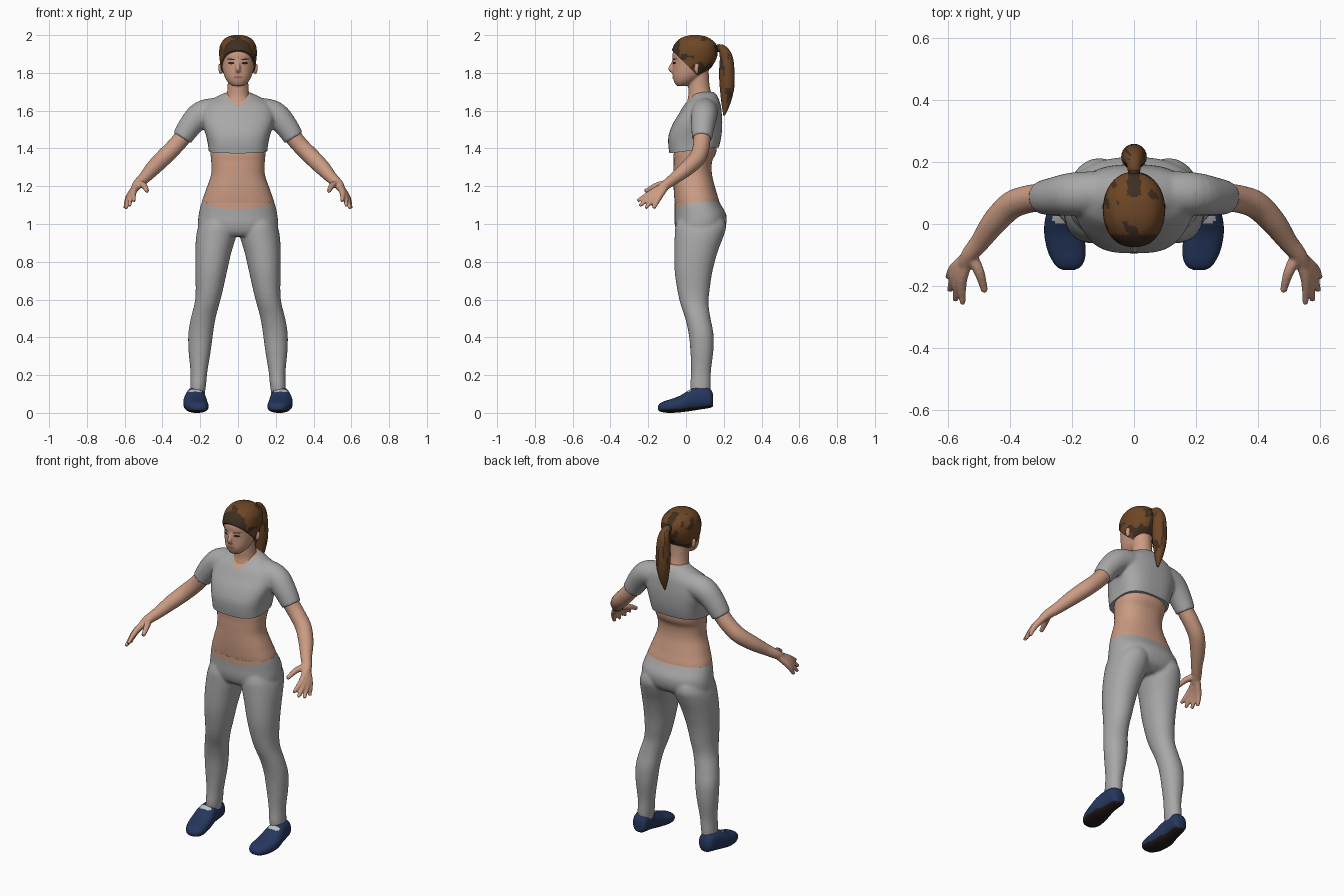
import bpy, bmesh, math
from mathutils import Vector, noise
from mathutils.bvhtree import BVHTree

if "Cube" in bpy.data.objects:
    bpy.data.objects.remove(bpy.data.objects["Cube"])


def material(name, r, g, b):
    m = bpy.data.materials.new(name)
    m.diffuse_color = [(c / 255) ** 2.2 for c in (r, g, b)] + [1]
    m.use_nodes = True
    m.node_tree.nodes["Principled BSDF"].inputs["Base Color"].default_value = m.diffuse_color
    return m


SKIN = material("skin", 202, 154, 130)
GREY = material("grey_cloth", 167, 167, 167)
NAVY = material("navy", 42, 58, 94)
SOLE = material("sole_dark", 40, 33, 31)
DARK = material("hair_dark", 66, 50, 38)
BROWN = material("hair_brown", 110, 72, 42)
EYE = material("eye_dark", 48, 36, 32)
LIP = material("lip", 165, 110, 95)
PALE = material("sock_pale", 185, 190, 198)


def spline(rows, k=5):
    """Catmull-Rom interpolation of rows of numbers."""
    out = []
    for i in range(len(rows) - 1):
        a, b, c, d = (rows[max(0, min(len(rows) - 1, i + j))] for j in (-1, 0, 1, 2))
        for s in range(k):
            t = s / k
            out.append([0.5 * (2 * q + (r - p) * t + (2 * p - 5 * q + 4 * r - w) * t * t
                               + (3 * q - p - 3 * r + w) * t ** 3)
                        for p, q, r, w in zip(a, b, c, d)])
    return out + [list(rows[-1])]


def skin_rings(bm, rings):
    vs = [[bm.verts.new(p) for p in ring] for ring in rings]
    n = len(vs[0])
    for a, b in zip(vs, vs[1:]):
        for i in range(n):
            bm.faces.new((a[i], a[(i + 1) % n], b[(i + 1) % n], b[i]))
    bm.faces.new(vs[0])
    bm.faces.new(vs[-1])


def loft(bm, rows, n=40, along="z"):
    """Rows: position, u min, u max, v min, v max, roundness power."""
    rings = []
    for t, u0, u1, v0, v1, p in spline(rows):
        ring = []
        for i in range(n):
            a = 2 * math.pi * i / n
            c, s = math.cos(a), math.sin(a)
            u = (u0 + u1) / 2 + (u1 - u0) / 2 * math.copysign(abs(c) ** (2 / p), c)
            v = (v0 + v1) / 2 + (v1 - v0) / 2 * math.copysign(abs(s) ** (2 / p), s)
            ring.append((u, v, t) if along == "z" else (u, t, v))
        rings.append(ring)
    skin_rings(bm, rings)


def sym(rows, p=2.0):
    """Rows z, half width, front y, back y become symmetric loft rows."""
    return [(z, -w, w, f, b, q[0] if q else p) for z, w, f, b, *q in rows]


def tube(bm, rows, n=16, s=1):
    """Rows: x, y, z, radius. s = -1 mirrors in x."""
    rows = [(s * x, y, z, r) for x, y, z, r in spline(rows)]
    rings = []
    for i, (x, y, z, r) in enumerate(rows):
        t = Vector(rows[min(i + 1, len(rows) - 1)][:3]) - Vector(rows[max(i - 1, 0)][:3])
        u = t.cross(Vector((1, 1, -1))).normalized()
        v = t.cross(u).normalized()
        rings.append([Vector((x, y, z)) + r * (u * math.cos(a) + v * math.sin(a))
                      for a in (2 * math.pi * j / n for j in range(n))])
    skin_rings(bm, rings)


def finish(name, bm, mats, voxel=0, smooth=0, cuts=(), keep=(), rule=None):
    """Blend volumes, trim with cuts, split with keep planes and colour by rule."""
    bmesh.ops.recalc_face_normals(bm, faces=bm.faces)
    me = bpy.data.meshes.new(name)
    bm.to_mesh(me)
    ob = bpy.data.objects.new(name, me)
    bpy.context.collection.objects.link(ob)
    if voxel:
        m = ob.modifiers.new("blend", "REMESH")
        m.mode, m.voxel_size = "VOXEL", voxel
        m = ob.modifiers.new("soften", "SMOOTH")
        m.factor, m.iterations = 0.5, smooth
        bpy.context.view_layer.update()
        ev = ob.evaluated_get(bpy.context.evaluated_depsgraph_get())
        me = bpy.data.meshes.new_from_object(ev)
        ob.modifiers.clear()
        ob.data = me
    me.materials.clear()
    for m in mats:
        me.materials.append(m)
    bm.clear()
    bm.from_mesh(me)
    for trim, planes in ((True, cuts), (False, keep)):
        for co, no in planes:
            r = bmesh.ops.bisect_plane(bm, geom=bm.verts[:] + bm.edges[:] + bm.faces[:], dist=1e-5,
                                       plane_co=co, plane_no=no, clear_outer=trim)
            if trim:
                edges = [e for e in r["geom_cut"] if isinstance(e, bmesh.types.BMEdge)]
                bmesh.ops.holes_fill(bm, edges=edges, sides=0)
    bm.normal_update()
    for f in bm.faces:
        f.smooth = True
        f.material_index = rule(f.calc_center_median(), f.normal) if rule else 0
    bm.to_mesh(me)
    bm.free()
    bpy.ops.object.select_all(action="DESELECT")
    ob.select_set(True)
    bpy.context.view_layer.objects.active = ob
    bpy.ops.object.shade_smooth_by_angle(angle=math.radians(50))
    return ob


# body: head, neck, midriff, arms and hands blended together
HEAD = [(1.731, .03, -.05, .0), (1.75, .053, -.062, .04), (1.78, .071, -.07, .085),
        (1.82, .083, -.07, .125), (1.86, .089, -.07, .15), (1.90, .092, -.071, .16),
        (1.94, .086, -.057, .154), (1.97, .066, -.03, .125), (1.985, .042, .0, .095),
        (1.992, .012, .03, .06)]
bm = bmesh.new()
loft(bm, sym(HEAD, 2.1))
loft(bm, sym([(1.56, .10, .0, .15), (1.64, .08, .005, .145), (1.68, .062, .012, .138),
              (1.73, .055, .012, .125), (1.81, .054, .015, .12)]))
loft(bm, sym([(1.0, .185, -.04, .165), (1.10, .194, -.058, .178), (1.18, .17, -.065, .158),
              (1.26, .143, -.066, .138), (1.33, .142, -.065, .138), (1.40, .148, -.06, .163),
              (1.58, .15, -.0, .15)], 2.3))
tube(bm, [(0, -.064, 1.87, .008), (0, -.073, 1.845, .009), (0, -.083, 1.821, .012),
          (0, -.066, 1.808, .012)])
TIPS = [((.553, -.18, 1.168), (.551, -.257, 1.122)), ((.565, -.172, 1.157), (.574, -.247, 1.096)),
        ((.575, -.16, 1.147), (.592, -.215, 1.083)), ((.58, -.143, 1.141), (.598, -.172, 1.082))]
for s in (1, -1):
    tube(bm, [(.2, .095, 1.58, .05), (.295, .085, 1.457, .046), (.34, .08, 1.405, .045),
              (.395, .06, 1.35, .045), (.45, .005, 1.295, .041), (.495, -.057, 1.245, .032),
              (.53, -.10, 1.212, .027), (.545, -.13, 1.19, .022)], s=s)
    for k, t in TIPS:
        tube(bm, [(.53, -.10, 1.21, .02), (*k, .0165), (*t, .0095)], s=s)
    tube(bm, [(.525, -.10, 1.213, .02), (.498, -.155, 1.203, .017), (.48, -.218, 1.172, .011)], s=s)
    tube(bm, [(.09, .058, 1.795, .008), (.093, .056, 1.82, .012), (.094, .06, 1.848, .009)], s=s)
body = finish("body", bm, [SKIN], .006, 3)

# eyes, brows and mouth as thin plates on the face
tree = BVHTree.FromObject(body, bpy.context.evaluated_depsgraph_get())


def plate(name, x, z, rx, rz, mat, tilt=0.0):
    bm = bmesh.new()

    def on_face(u, w):
        px, pz = x + u, z + w + tilt * u
        hit = tree.ray_cast(Vector((px, -1, pz)), Vector((0, 1, 0)))[0]
        return bm.verts.new(hit + Vector((0, -.003, 0)))
    n = 16
    ang = [2 * math.pi * i / n for i in range(n)]
    rings = [[on_face(k * rx * math.cos(a), k * rz * math.sin(a)) for a in ang] for k in (1, .5)]
    mid = on_face(0, 0)
    for i in range(n):
        j = (i + 1) % n
        bm.faces.new((rings[0][i], rings[0][j], rings[1][j], rings[1][i]))
        bm.faces.new((rings[1][i], rings[1][j], mid))
    finish(name, bm, [mat])


for s, side in ((1, "left"), (-1, "right")):
    plate(side + "_eye", s * .036, 1.852, .017, .0065, EYE)
    plate(side + "_brow", s * .038, 1.872, .022, .004, DARK, s * .1)
plate("mouth", 0, 1.777, .025, .007, LIP)

# cropped shirt with short sleeves and a shallow V neck
bm = bmesh.new()
loft(bm, sym([(1.34, .152, -.084, .16, 2.9), (1.38, .155, -.089, .166, 2.9), (1.42, .159, -.094, .178, 2.9),
              (1.47, .17, -.092, .188, 2.8), (1.53, .188, -.07, .192, 2.6), (1.58, .195, -.04, .19, 2.4),
              (1.63, .18, -.01, .184, 2.2), (1.665, .13, .02, .172, 2), (1.69, .08, .035, .158, 2),
              (1.70, .05, .05, .145, 2)]))
for s in (1, -1):
    tube(bm, [(.10, .1, 1.60, .07), (.19, .097, 1.583, .07), (.25, .09, 1.524, .063),
              (.297, .085, 1.454, .054)], 24, s)
V = [Vector((q * .6, -.4, 1)) for q in (1, -1)]
NECK = Vector((0, 0, 1.625))
finish("shirt", bm, [GREY, SKIN], .008, 6, cuts=[((0, 0, 1.385), (0, .12, -1))],
       keep=[(NECK, v) for v in V],
       rule=lambda c, n: int(all((c - NECK).dot(v) > 0 for v in V)))

# leggings: hips and two legs, with a waistline that dips at the front
bm = bmesh.new()
loft(bm, sym([(1.15, .18, -.06, .16), (1.10, .197, -.06, .186), (1.05, .208, -.06, .213),
              (1.0, .213, -.06, .213), (.96, .205, -.05, .192), (.935, .17, -.03, .15)], 2.3))
for s in (1, -1):
    rows = [(1.02, .02, .195, -.045, .205), (.98, .012, .212, -.057, .212), (.93, .012, .222, -.06, .197),
            (.85, .035, .226, -.062, .167), (.75, .058, .226, -.06, .14), (.65, .08, .224, -.046, .125),
            (.58, .098, .23, -.03, .119), (.50, .119, .25, -.004, .13), (.42, .132, .263, .014, .145),
            (.33, .144, .262, .023, .145), (.22, .162, .252, .027, .132), (.14, .17, .253, .022, .131),
            (.08, .18, .25, .03, .125)]
    loft(bm, [(z, *sorted((s * a, s * b)), f, k, 2.1) for z, a, b, f, k in rows])
W = [Vector((q * .12, -.16, 1)) for q in (1, -1)]
BAND = Vector((0, -.06, 1.072))
finish("leggings", bm, [GREY, SKIN], .008, 5, cuts=[((0, 0, 1.113), (0, -.05, 1))],
       keep=[(BAND, w) for w in W],
       rule=lambda c, n: int(all((c - BAND).dot(w) > 0 for w in W)))


# shoes with dark soles and a pale patch at the ankle opening
def shoe_tone(c, n):
    if n.z < -.6:
        return 1
    return 2 if c.z > .112 and c.y < .025 else 0


for s, side in ((1, "left"), (-1, "right")):
    bm = bmesh.new()
    rows = [(-.148, .21, .018, .016, .036), (-.138, .21, .038, .008, .05), (-.115, .212, .053, .002, .062),
            (-.08, .218, .062, 0, .073), (-.03, .225, .064, .003, .092), (.01, .227, .06, .008, .117),
            (.05, .226, .052, .014, .134), (.10, .222, .048, .022, .137), (.13, .22, .042, .027, .125),
            (.143, .22, .025, .035, .10)]
    loft(bm, [(y, s * x - w, s * x + w, a, b, 2.4) for y, x, w, a, b in rows], 32, "y")
    finish(side + "_shoe", bm, [NAVY, SOLE, PALE], rule=shoe_tone)


# swept-back hair and ponytail in two tones
def hair_tone(c, n):
    if c.y < -.035 or (abs(c.x) < .022 and c.y > .09) or (c.z < 1.83 and c.y > .07):
        return 0
    return int(noise.noise(c * 22) > -.3)


bm = bmesh.new()
loft(bm, sym([(z + .008, w + .008, f - .006, b + .008) for z, w, f, b in HEAD], 2.1), 64)
finish("hair", bm, [DARK, BROWN], cuts=[((0, 0, 1.845), (0, -1, -1))], rule=hair_tone)

bm = bmesh.new()
tube(bm, [(0, .14, 1.92, .018), (0, .185, 1.93, .022), (0, .212, 1.885, .034), (0, .216, 1.80, .041),
          (0, .217, 1.72, .038), (0, .211, 1.64, .024), (0, .202, 1.575, .005)], 24)
finish("ponytail", bm, [DARK, BROWN],
       rule=lambda c, n: int(c.y > .18 and noise.noise(Vector((c.x * 60, c.y * 60, c.z * 8))) > -.3))
